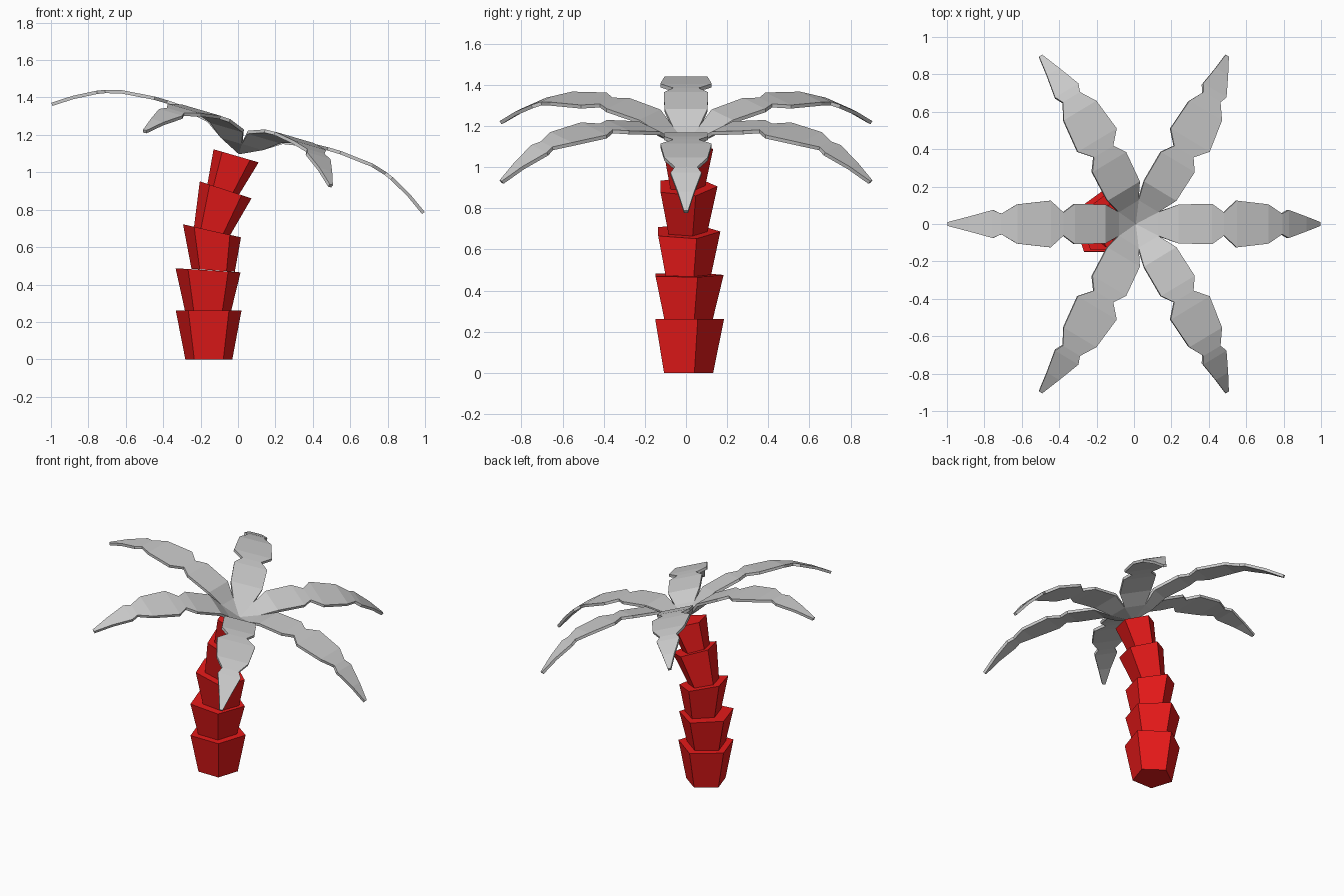
import bpy, bmesh, math
from mathutils import Matrix, Vector

if "Cube" in bpy.data.objects:
    bpy.data.objects.remove(bpy.data.objects["Cube"])


def finish(name, bm, mat=None):
    bmesh.ops.recalc_face_normals(bm, faces=bm.faces[:]) if mat else None
    me = bpy.data.meshes.new(name)
    bm.to_mesh(me)
    bm.free()
    ob = bpy.data.objects.new(name, me)
    bpy.context.collection.objects.link(ob)
    if mat:
        me.materials.append(mat)
    return ob


red = bpy.data.materials.new("trunk_red")
red.diffuse_color = (0.8, 0.01, 0.01, 1)
red.use_nodes = True
red.node_tree.nodes["Principled BSDF"].inputs["Base Color"].default_value = red.diffuse_color


def ring(bm, x, z, r, tilt):
    """Pentagon with one corner towards the back, tilted about y."""
    m = Matrix.Translation((x, 0, z)) @ Matrix.Rotation(math.radians(tilt), 4, 'Y')
    angles = [math.pi / 2 + i * math.tau / 5 for i in range(5)]
    return [bm.verts.new(m @ Vector((r * math.cos(a), r * math.sin(a), 0))) for a in angles]


# Trunk: stacked flared pentagons, (x, z, radius, tilt) for bottom and top
segments = [
    ((-0.156, 0.0, 0.132, 0), (-0.157, 0.262, 0.185, 0)),
    ((-0.160, 0.26, 0.130, 0), (-0.160, 0.476, 0.183, 3.6)),
    ((-0.133, 0.476, 0.122, 4), (-0.139, 0.687, 0.167, 12.7)),
    ((-0.139, 0.684, 0.104, 12), (-0.066, 0.906, 0.153, 18.3)),
    ((-0.080, 0.906, 0.093, 18), (-0.010, 1.088, 0.132, 16.2)),
]
for i, (low, high) in enumerate(segments):
    bm = bmesh.new()
    a, b = ring(bm, *low), ring(bm, *high)
    bm.faces.new(a[::-1])
    bm.faces.new(b)
    for k in range(5):
        j = (k + 1) % 5
        bm.faces.new((a[k], a[j], b[j], b[k]))
    finish(f"trunk_segment_{i + 1}", bm, red)

# Crown: frond stations (distance out, half width, height)
frond = [
    (0.110, 0.0635, 0.090), (0.203, 0.104, 0.152), (0.382, 0.108, 0.184),
    (0.447, 0.062, 0.187), (0.518, 0.125, 0.187), (0.700, 0.105, 0.170),
    (0.783, 0.055, 0.147), (0.825, 0.075, 0.130), (0.940, 0.040, 0.068),
    (1.040, 0.010, 0.0),
]
bm = bmesh.new()
for i in range(6):
    rot = Matrix.Rotation(i * math.pi / 3, 4, 'Z')
    rows = [[bm.verts.new(rot @ Vector((r, s * w, h))) for s in (-1, 1)] for r, w, h in frond]
    hub = bm.verts.new((0, 0, 0.035))
    bm.faces.new((hub, rows[0][0], rows[0][1]))
    for p, q in zip(rows, rows[1:]):
        bm.faces.new((p[0], q[0], q[1], p[1]))
bmesh.ops.remove_doubles(bm, verts=bm.verts[:], dist=0.002)
crown = finish("fronds", bm)
crown.location = (0, 0, 1.08)
crown.rotation_euler = (0, math.radians(16.3), 0)
solid = crown.modifiers.new("thickness", 'SOLIDIFY')
solid.thickness = 0.018
solid.offset = -1
